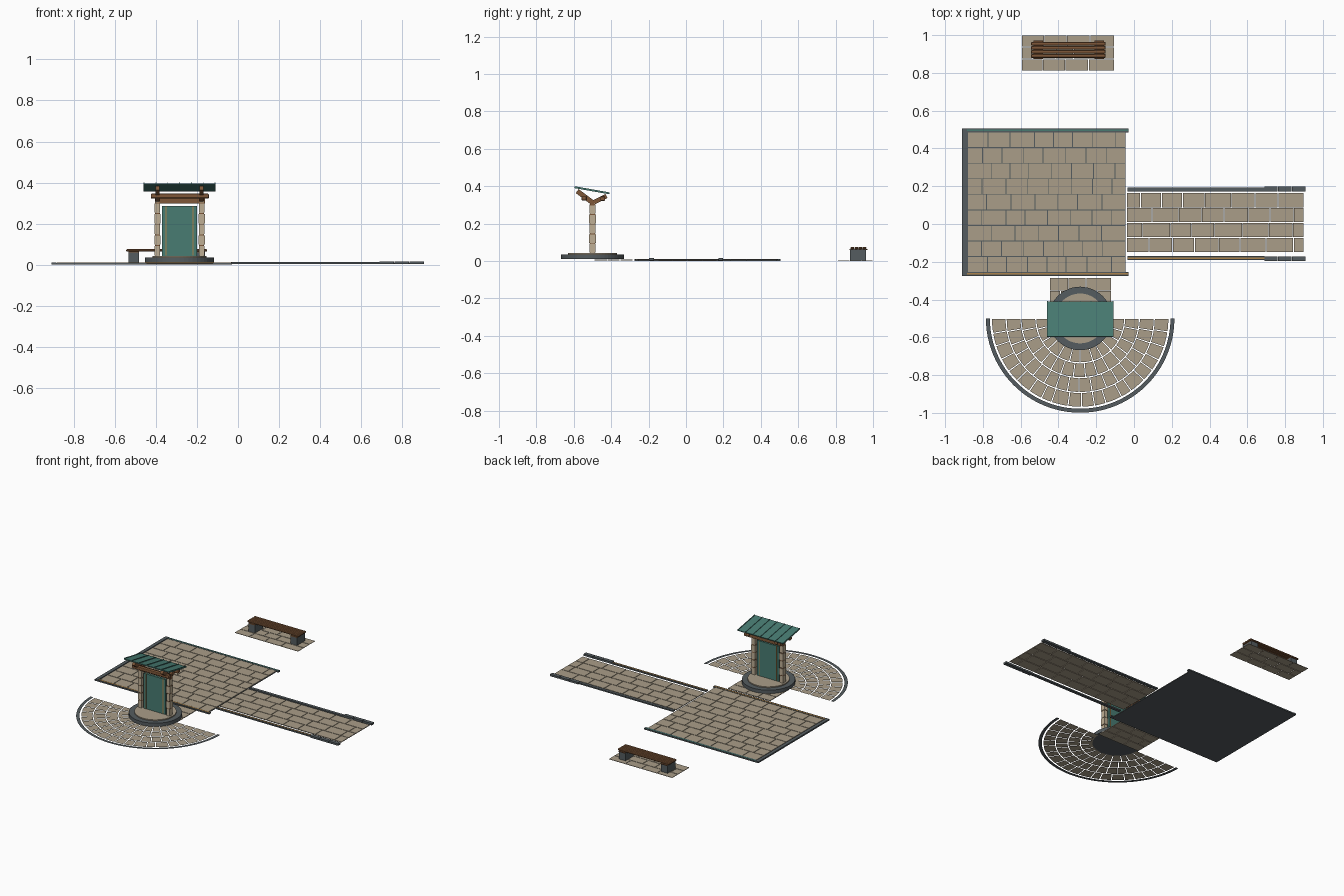
import bpy, bmesh, math, random
from mathutils import Vector, Matrix

random.seed(4)
cube = bpy.data.objects.get("Cube")
if cube:
    bpy.data.objects.remove(cube, do_unlink=True)


def material(name, rgb):
    m = bpy.data.materials.new(name)
    m.use_nodes = True
    m.diffuse_color = (*rgb, 1)
    m.node_tree.nodes["Principled BSDF"].inputs["Base Color"].default_value = (*rgb, 1)
    return m


STONE = material("tan paving", (0.40, 0.34, 0.25))
SAND = material("light post stone", (0.52, 0.43, 0.30))
GREY = material("slate grey", (0.09, 0.107, 0.115))
WOOD = material("brown wood", (0.21, 0.095, 0.04))
TEAL = material("teal metal", (0.065, 0.20, 0.17))
GOLD = material("ochre trim", (0.42, 0.23, 0.07))


def finish(name, bm, mat):
    mesh = bpy.data.meshes.new(name)
    bm.to_mesh(mesh)
    bm.free()
    mesh.materials.append(mat)
    ob = bpy.data.objects.new(name, mesh)
    bpy.context.collection.objects.link(ob)
    return ob


def add_box(bm, x0, x1, y0, y1, z0, z1):
    size = Matrix.Diagonal((x1 - x0, y1 - y0, z1 - z0, 1))
    mid = Matrix.Translation(((x0 + x1) / 2, (y0 + y1) / 2, (z0 + z1) / 2))
    bmesh.ops.create_cube(bm, size=1, matrix=mid @ size)


def boxes(name, mat, *dims):
    bm = bmesh.new()
    for d in dims:
        add_box(bm, *d)
    return finish(name, bm, mat)


def paving(name, x0, x1, y0, y1, z0, z1, rows, width, gap=0.004):
    """Rows of staggered pavers with open joints."""
    bm = bmesh.new()
    step = (y1 - y0) / rows
    for r in range(rows):
        ya = y0 + r * step
        a, first = x0, True
        while a < x1 - 0.001:
            b = a + width * random.uniform(0.85, 1.15) * (0.6 if first and r % 2 else 1)
            if x1 - b < width * 0.4:
                b = x1
            add_box(bm, a + gap / 2, b - gap / 2, ya + gap / 2, ya + step - gap / 2, z0, z1)
            a, first = b, False
    return finish(name, bm, STONE)


def beam(name, mat, a, b, wide, deep):
    """Square bar between two points."""
    a, b = Vector(a), Vector(b)
    bm = bmesh.new()
    turn = (b - a).to_track_quat("Z", "Y").to_matrix().to_4x4()
    size = Matrix.Diagonal((wide, deep, (b - a).length, 1))
    bmesh.ops.create_cube(bm, size=1, matrix=Matrix.Translation((a + b) / 2) @ turn @ size)
    return finish(name, bm, mat)


def disc(name, mat, r, z0, z1):
    bm = bmesh.new()
    bmesh.ops.create_cone(bm, cap_ends=True, segments=48, radius1=r, radius2=r, depth=z1 - z0,
                          matrix=Matrix.Translation((CX, CY, (z0 + z1) / 2)))
    return finish(name, bm, mat)


def arc_tile(bm, r0, r1, a0, a1, z, steps):
    def ring(r):
        return [bm.verts.new((CX + r * math.cos(a0 + (a1 - a0) * i / steps),
                              CY + r * math.sin(a0 + (a1 - a0) * i / steps), z))
                for i in range(steps + 1)]
    inner, outer = ring(r0), ring(r1)
    for i in range(steps):
        bm.faces.new((inner[i], outer[i], outer[i + 1], inner[i + 1]))


CX, CY = -0.285, -0.50

# Plaza
boxes("plaza_slab", GREY, (-0.905, -0.045, -0.27, 0.50, 0, 0.005))
paving("plaza_pavers", -0.882, -0.045, -0.255, 0.487, 0.004, 0.008, 9, 0.115)
boxes("plaza_left_curb", GREY, (-0.91, -0.886, -0.275, 0.505, 0, 0.01))
for name, y, trim in (("front", -0.265, GOLD), ("back", 0.495, TEAL)):
    boxes("plaza_" + name + "_curb", GREY, (-0.905, -0.03, y - 0.01, y + 0.01, 0, 0.009))
    boxes("plaza_" + name + "_trim", trim, (-0.885, -0.03, y - 0.003, y + 0.006, 0.009, 0.01))

# Long path with low curbs ending in blocks
paving("path_pavers", -0.04, 0.90, -0.15, 0.165, 0.004, 0.009, 4, 0.13)
for name, y, out in (("front", -0.18, -1), ("back", 0.182, 1)):
    boxes("path_" + name + "_curb", GREY, (-0.035, 0.69, y - 0.01, y + 0.01, 0.003, 0.012))
    ends = []
    for i in range(3):
        x = 0.69 + i * 0.0735
        ends.append((x, x + 0.07, y - 0.013 + out * 0.004, y + 0.013 + out * 0.004, 0.003, 0.016))
    boxes("path_" + name + "_end_blocks", GREY, *ends)
boxes("path_front_trim", GOLD, (-0.035, 0.69, -0.184, -0.177, 0.012, 0.013))

# Short link between plaza and shelter
paving("link_pavers", -0.447, -0.12, -0.49, -0.285, 0.004, 0.009, 3, 0.11)

# Half-round fan of pavers
bm = bmesh.new()
radii = (0.155, 0.235, 0.313, 0.392, 0.470)
for k, count in enumerate((12, 15, 18, 20)):
    r0, r1 = radii[k] + 0.003, radii[k + 1] - 0.003
    cuts = [0] + [i + random.uniform(-0.12, 0.12) for i in range(1, count)] + [count]
    pad = 0.003 / r1
    for a, b in zip(cuts, cuts[1:]):
        arc_tile(bm, r0, r1, math.pi * (1 + a / count) + pad, math.pi * (1 + b / count) - pad, 0.008, 3)
finish("fan_pavers", bm, STONE)
bm = bmesh.new()
arc_tile(bm, 0.478, 0.499, math.pi, 2 * math.pi, 0.009, 48)
finish("fan_border", bm, GREY)

# Shelter base
disc("shelter_base", GREY, 0.168, 0.011, 0.035)
disc("shelter_floor", STONE, 0.132, 0.03, 0.042)

# Posts of stacked stones, with roof arms
for name, s in (("left", 1), ("right", -1)):
    x = CX + s * 0.108
    boxes(name + "_post", SAND, (x - 0.011, x + 0.011, CY - 0.014, CY + 0.014, 0.042, 0.31))
    bands, joints = [], []
    for i in range(5):
        z = 0.045 + i * 0.052
        g = 0.002 + 0.002 * (i % 2)
        bands.append((x - 0.011 - g, x + 0.011 + g, CY - 0.014 - g, CY + 0.014 + g, z, z + 0.046))
        joints.append((x - 0.012, x + 0.012, CY - 0.015, CY + 0.015, z + 0.046, z + 0.05))
    boxes(name + "_post_stones", SAND, *bands)
    boxes(name + "_post_joints", WOOD, *joints)
    beam(name + "_front_arm", WOOD, (x, CY + 0.01, 0.305), (x, -0.582, 0.374), 0.02, 0.026)
    beam(name + "_back_arm", WOOD, (x, CY - 0.01, 0.305), (x, -0.425, 0.348), 0.02, 0.024)

# Notice panel with trim strips on both faces
boxes("panel", TEAL, (-0.37, -0.20, CY - 0.008, CY + 0.008, 0.042, 0.285))
strips = []
for s in (-1, 1):
    x = CX + s * 0.066
    strips.append((x - 0.0025, x + 0.0025, CY - 0.01, CY + 0.01, 0.045, 0.285))
boxes("panel_trim", GOLD, *strips)

# Crossbeam and purlins
boxes("crossbeam", WOOD, (-0.405, -0.16, CY - 0.012, CY + 0.012, 0.298, 0.322))
for name, y, z in (("front", -0.545, 0.335), ("back", -0.445, 0.333)):
    ob = beam(name + "_purlin", WOOD, (-0.425, y, z), (-0.142, y, z), 0.026, 0.022)
    bevel = ob.modifiers.new("rounded edges", "BEVEL")
    bevel.width = 0.005
    bevel.segments = 2

# Tilted roof with standing seams
LOW, HIGH = (-0.41, 0.361), (-0.597, 0.394)
bm = bmesh.new()
length = math.hypot(HIGH[0] - LOW[0], HIGH[1] - LOW[1])
add_box(bm, -0.175, 0.175, -length / 2, length / 2, -0.004, 0.002)
for i in range(7):
    x = -0.173 + i * 0.0577
    add_box(bm, x - 0.002, x + 0.002, -length / 2, length / 2, 0.002, 0.006)
roof = finish("roof", bm, TEAL)
roof.location = (CX, (LOW[0] + HIGH[0]) / 2, (LOW[1] + HIGH[1]) / 2)
roof.rotation_euler.x = math.atan2(LOW[1] - HIGH[1], LOW[0] - HIGH[0])

# Bench on its own paved pad
paving("bench_pad", -0.595, -0.105, 0.81, 1.0, 0.001, 0.004, 3, 0.11)
for name, x in (("left", -0.185), ("right", -0.508)):
    leg = boxes("bench_" + name + "_leg", GREY, (x - 0.025, x + 0.025, 0.877, 0.963, 0.004, 0.062))
    boxes("bench_" + name + "_bracket", WOOD, (x - 0.025, x + 0.025, 0.874, 0.971, 0.058, 0.064))
slats = []
for i in range(4):
    y = 0.88 + i * 0.0215
    slats.append((-0.545, -0.15, y, y + 0.0195, 0.063, 0.075))
seat = boxes("bench_seat_slats", WOOD, *slats)
bevel = seat.modifiers.new("rounded edges", "BEVEL")
bevel.width = 0.003
